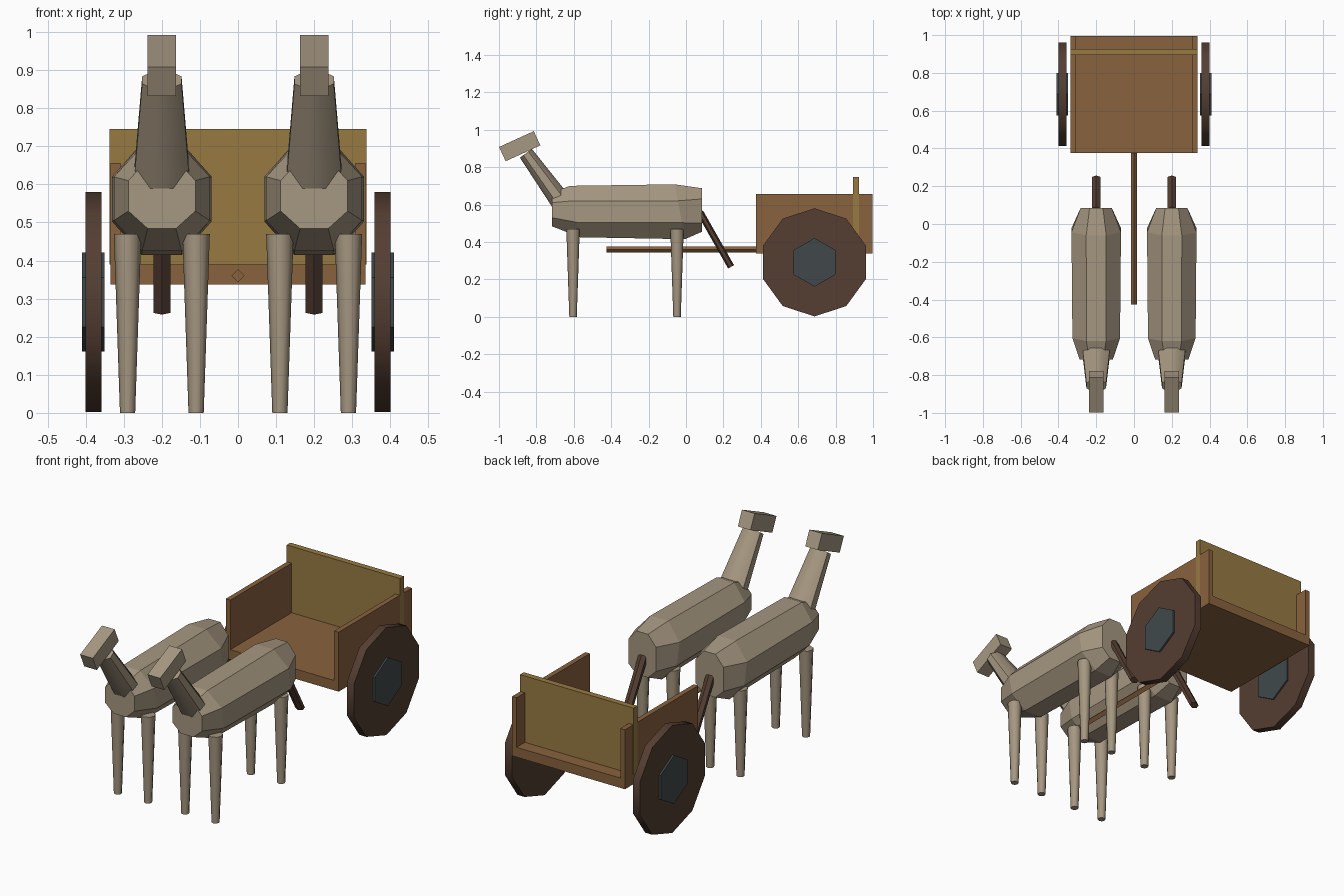
import bpy, bmesh, math
from mathutils import Vector, Matrix

old = bpy.data.objects.get("Cube")
if old:
    bpy.data.objects.remove(old, do_unlink=True)


def material(name, rgb):
    m = bpy.data.materials.new(name)
    m.use_nodes = True
    m.diffuse_color = (*rgb, 1)
    m.node_tree.nodes["Principled BSDF"].inputs["Base Color"].default_value = (*rgb, 1)
    return m


HIDE = material("tan hide", (0.38, 0.31, 0.22))
WOOD = material("brown wood", (0.25, 0.122, 0.048))
GOLD = material("golden wood", (0.314, 0.195, 0.055))
DARK = material("dark brown", (0.089, 0.048, 0.032))
IRON = material("iron grey", (0.052, 0.066, 0.07))


def finish(name, bm, mat, smooth=0):
    bmesh.ops.recalc_face_normals(bm, faces=bm.faces)
    mesh = bpy.data.meshes.new(name)
    bm.to_mesh(mesh)
    bm.free()
    mesh.materials.append(mat)
    obj = bpy.data.objects.new(name, mesh)
    bpy.context.collection.objects.link(obj)
    if smooth:
        bpy.ops.object.select_all(action="DESELECT")
        obj.select_set(True)
        bpy.context.view_layer.objects.active = obj
        bpy.ops.object.shade_smooth_by_angle(angle=math.radians(smooth))
    return obj


def loft(name, rings, mat, smooth=0):
    bm = bmesh.new()
    loops = [[bm.verts.new(p) for p in ring] for ring in rings]
    n = len(loops[0])
    for a, b in zip(loops, loops[1:]):
        for i in range(n):
            j = (i + 1) % n
            bm.faces.new((a[i], a[j], b[j], b[i]))
    bm.faces.new(loops[0])
    bm.faces.new(loops[-1])
    return finish(name, bm, mat, smooth)


def rod(name, start, end, r0, r1, sides, mat, turn=0.0, smooth=0):
    """Tapered rod; r0 and r1 are (sideways, depth) radii at its ends."""
    start, end = Vector(start), Vector(end)
    axis = (end - start).normalized()
    side = Vector((0, 1, 0)) if abs(axis.x) > 0.9 else Vector((1, 0, 0))
    depth = axis.cross(side)
    angles = [2 * math.pi * (i + turn) / sides for i in range(sides)]
    rings = [[c + side * r[0] * math.cos(a) + depth * r[1] * math.sin(a) for a in angles]
             for c, r in ((start, r0), (end, r1))]
    return loft(name, rings, mat, smooth)


def box(name, lo, hi, mat, tilt=0.0):
    lo, hi = Vector(lo), Vector(hi)
    bm = bmesh.new()
    bmesh.ops.create_cube(bm, size=1)
    bm.transform(Matrix.Translation((lo + hi) / 2) @ Matrix.Rotation(tilt, 4, "X")
                 @ Matrix.Diagonal((*(hi - lo), 1)))
    return finish(name, bm, mat)


def body_ring(x, y_top, y_low, half, top_half, low, side_low, side_high, top):
    outline = [(top_half, top), (half, side_high), (half, side_low), (top_half, low)]
    outline += [(-w, z) for w, z in reversed(outline)]
    return [(x + w, y_low + (y_top - y_low) * (z - low) / (top - low), z) for w, z in outline]


# Draught animals
for label, x in (("right", -0.2), ("left", 0.2)):
    loft(f"{label}_animal_body", [
        body_ring(x, -0.717, -0.717, 0.088, 0.037, 0.484, 0.53, 0.61, 0.665),
        body_ring(x, -0.62, -0.567, 0.126, 0.052, 0.425, 0.505, 0.62, 0.7),
        body_ring(x, -0.06, -0.005, 0.131, 0.053, 0.415, 0.503, 0.62, 0.708),
        body_ring(x, 0.086, 0.086, 0.082, 0.035, 0.455, 0.5, 0.63, 0.687)], HIDE)
    rod(f"{label}_animal_neck", (x, -0.64, 0.576), (x, -0.856, 0.874),
        (0.083, 0.062), (0.056, 0.043), 8, HIDE, turn=0.5, smooth=50)
    box(f"{label}_animal_head", (x - 0.0375, -0.991, 0.87), (x + 0.0375, -0.787, 0.954),
        HIDE, tilt=math.radians(24.5))
    rod(f"{label}_animal_tail", (x, 0.075, 0.56), (x, 0.241, 0.267),
        (0.026, 0.018), (0.026, 0.018), 6, DARK, turn=0.5)
    for end, y in (("front", -0.604), ("rear", -0.048)):
        for hand, dx in (("right", -0.09), ("left", 0.09)):
            rod(f"{label}_animal_{end}_{hand}_leg", (x + dx, y, 0), (x + dx, y, 0.47),
                (0.02, 0.02), (0.036, 0.036), 8, HIDE, smooth=50)

# Cart box
box("cart_floor", (-0.335, 0.375, 0.337), (0.335, 0.996, 0.39), WOOD)
box("cart_back_board", (-0.337, 0.894, 0.39), (0.337, 0.926, 0.746), GOLD)

# Side walls and wheels
for label, s in (("right", -1), ("left", 1)):
    inner, outer = sorted((s * 0.308, s * 0.335))
    box(f"cart_{label}_wall", (inner, 0.375, 0.39), (outer, 0.996, 0.656), WOOD)
    for part, x0, x1, r, n, mat, smooth in (("wheel", 0.358, 0.4, 0.289, 10, DARK, 40),
                                            ("hub", 0.35, 0.41, 0.13, 6, IRON, 0)):
        rod(f"{label}_{part}", (s * x0, 0.687, 0.291), (s * x1, 0.687, 0.291),
            (r, r), (r, r), n, mat, turn=n / 4, smooth=smooth)

# Draw pole
rod("draw_pole", (0, -0.425, 0.36), (0, 0.38, 0.36), (0.017, 0.017), (0.017, 0.017), 4, WOOD)
